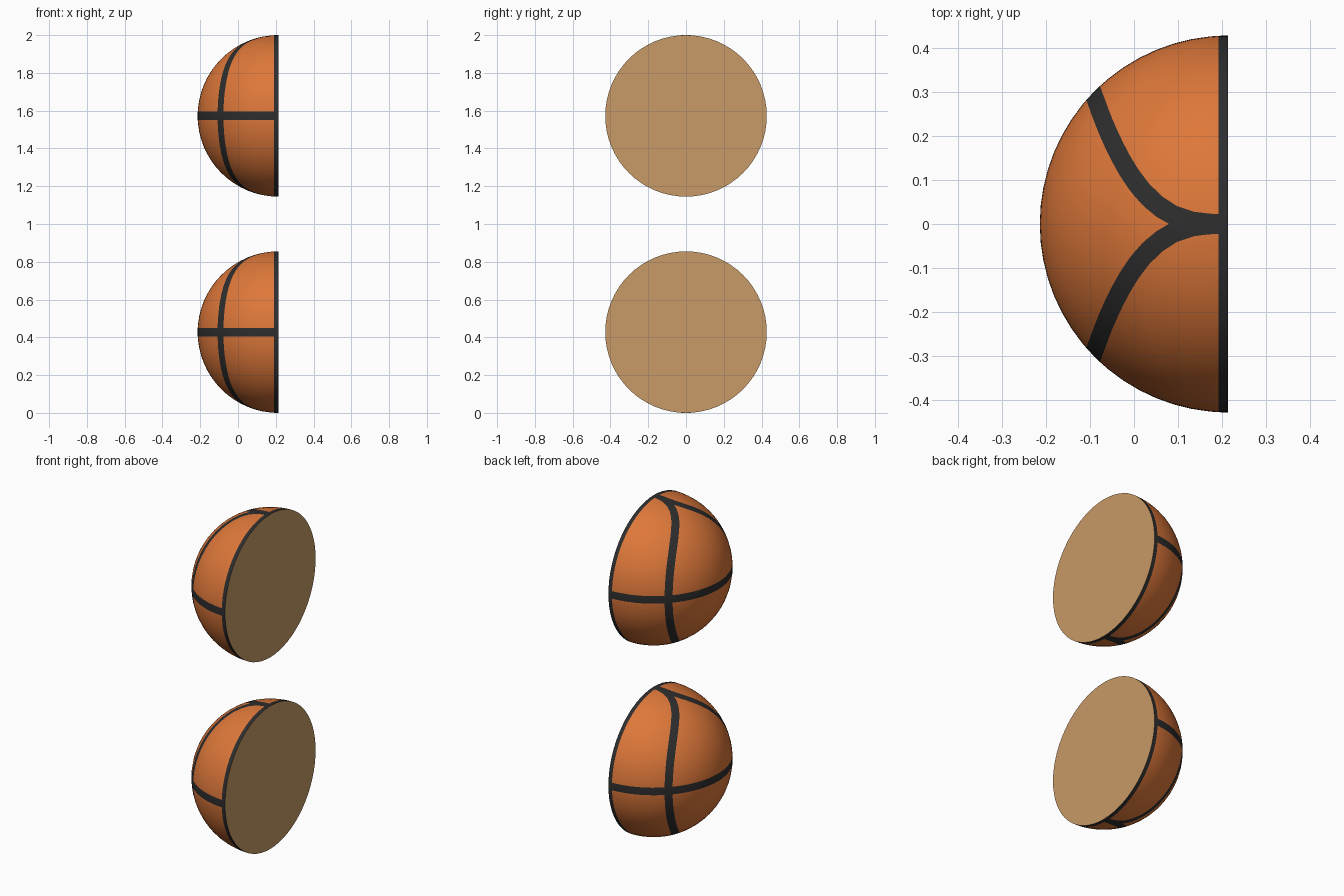
import bpy, bmesh, math
from mathutils import Vector

if "Cube" in bpy.data.objects:
    bpy.data.objects.remove(bpy.data.objects["Cube"])

R = 0.4275      # ball radius
W = 0.0225      # half width of a seam
K = 1.9         # shape of the curved seam: y = K * x^3 on the unit ball


def material(name, rgb):
    m = bpy.data.materials.new(name)
    m.diffuse_color = (*rgb, 1)
    m.use_nodes = True
    m.node_tree.nodes["Principled BSDF"].inputs["Base Color"].default_value = m.diffuse_color
    return m


ORANGE = material("orange leather", (0.73, 0.187, 0.042))
BLACK = material("dark seam", (0.027, 0.027, 0.028))
TAN = material("tan cut face", (0.58, 0.323, 0.137))


def curve_distance(p, side):
    """Signed distance along the ball from one curved seam."""
    n = p.normalized()
    x, y = -n.x, n.y * side
    grad = Vector((3 * K * x * x, side, 0))
    grad -= n * grad.dot(n)
    return R * (y - K * x ** 3) / max(grad.length, 0.2)


def cut_along(bm, func):
    """Cut the faces along the line where func is zero."""
    hits = []
    for e in list(bm.edges):
        a, b = e.verts
        fa, fb = func(a.co), func(b.co)
        if fa * fb < 0:
            _, v = bmesh.utils.edge_split(e, a, fa / (fa - fb))
            v.co = v.co.normalized() * R
            hits.append(v)
    bmesh.ops.connect_verts(bm, verts=hits)


def is_seam(c):
    return (c.x > -W or abs(c.z) < W
            or any(abs(curve_distance(c, s)) < W for s in (1, -1)))


def half_ball(label, z):
    # Leather shell: half a sphere, with the seams cut into its faces
    bm = bmesh.new()
    bmesh.ops.create_uvsphere(bm, u_segments=64, v_segments=32, radius=R)
    for co, no, clear in (((0, 0, 0), (1, 0, 0), True),
                          ((-W, 0, 0), (1, 0, 0), False),
                          ((0, 0, W), (0, 0, 1), False),
                          ((0, 0, -W), (0, 0, 1), False)):
        bmesh.ops.bisect_plane(bm, geom=bm.verts[:] + bm.edges[:] + bm.faces[:],
                               dist=1e-5, plane_co=co, plane_no=no,
                               clear_outer=clear)
    for v in bm.verts:
        v.co = v.co.normalized() * R
    for side in (1, -1):
        for edge in (W, -W):
            cut_along(bm, lambda p: curve_distance(p, side) - edge)
    for f in bm.faces:
        f.smooth = True
        f.material_index = int(is_seam(f.calc_center_median().normalized() * R))
    finish(bm, label + "_ball_shell", z, (ORANGE, BLACK))

    # Flat cut face
    bm = bmesh.new()
    ring = [bm.verts.new((0, R * math.cos(i * math.tau / 64),
                          R * math.sin(i * math.tau / 64))) for i in range(64)]
    bm.faces.new(ring)
    finish(bm, label + "_cut_face", z, (TAN,))


def finish(bm, name, z, mats):
    me = bpy.data.meshes.new(name)
    bm.to_mesh(me)
    bm.free()
    for m in mats:
        me.materials.append(m)
    ob = bpy.data.objects.new(name, me)
    ob.location = (R / 2, 0, z)
    bpy.context.collection.objects.link(ob)


half_ball("lower", R)
half_ball("upper", 2 - R)
